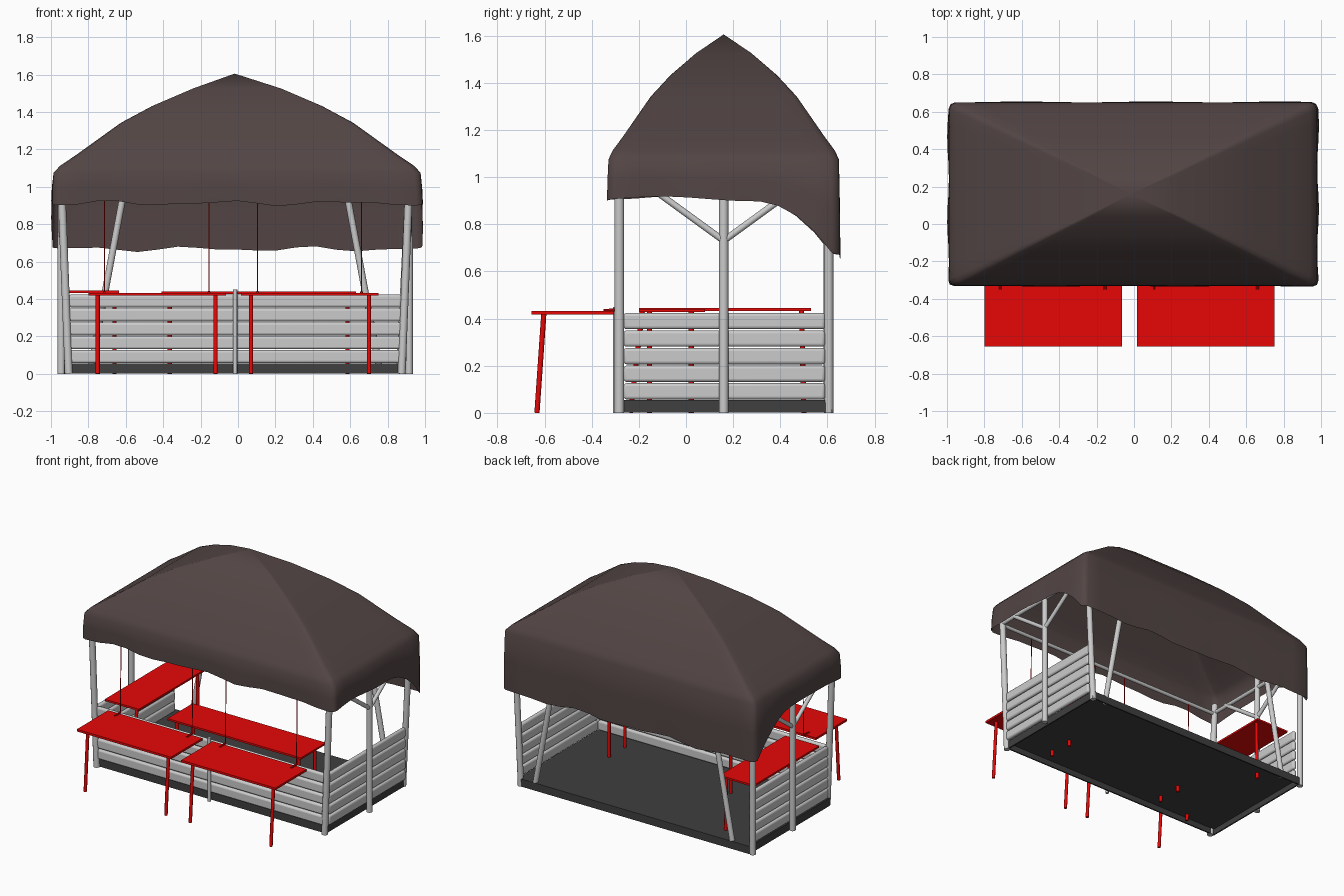
import bpy, bmesh, math
from mathutils import Vector

if "Cube" in bpy.data.objects:
    bpy.data.objects.remove(bpy.data.objects["Cube"])


def material(name, col):
    m = bpy.data.materials.new(name)
    m.diffuse_color = (*col, 1)
    m.use_nodes = True
    m.node_tree.nodes["Principled BSDF"].inputs["Base Color"].default_value = m.diffuse_color
    return m


RED = material("red_paint", (0.8, 0.002, 0.002))
CLOTH = material("brown_cloth", (0.085, 0.06, 0.058))
DARK = material("dark_floor", (0.05, 0.05, 0.05))


def finish(o, name, mat=None, angle=40):
    o.name = name
    if mat:
        o.data.materials.append(mat)
    bpy.ops.object.select_all(action='DESELECT')
    o.select_set(True)
    bpy.context.view_layer.objects.active = o
    bpy.ops.object.shade_smooth_by_angle(angle=math.radians(angle))
    return o


def pole(name, a, b, r, mat=None, sides=12):
    a, b = Vector(a), Vector(b)
    bpy.ops.mesh.primitive_cylinder_add(vertices=sides, radius=r, depth=(b - a).length,
                                        location=(a + b) / 2)
    o = bpy.context.object
    o.rotation_mode = 'QUATERNION'
    o.rotation_quaternion = (b - a).to_track_quat('Z', 'Y')
    return finish(o, name, mat)


def box(name, x0, x1, y0, y1, z0, z1, mat=None, bevel=0):
    bpy.ops.mesh.primitive_cube_add(size=1, location=((x0 + x1) / 2, (y0 + y1) / 2, (z0 + z1) / 2))
    o = bpy.context.object
    o.scale = (x1 - x0, y1 - y0, z1 - z0)
    bpy.ops.object.transform_apply(location=False, rotation=False, scale=True)
    if bevel:
        m = o.modifiers.new("round", 'BEVEL')
        m.width, m.segments = bevel, 3
    return finish(o, name, mat)


# cloth canopy: apex, rectangular rings, hanging skirt with wavy hem
def canopy():
    cx, cy, hx, hy = -0.005, 0.16, 0.986, 0.491

    def steps(n, edge):
        return [-1, -edge] + [-edge + 2 * edge * i / n for i in range(1, n)] + [edge]

    per = [(u, -1) for u in steps(18, 0.965)] + [(1, v) for v in steps(12, 0.93)]
    per += [(-u, -v) for u, v in per]

    def soften(u, v, t):
        if abs(u) == 1 and abs(v) == 1:
            return u * (1 - 0.01 * t), v * (1 - 0.02 * t)
        return u, v

    def hem(u, v):
        drop = min(1.0, max(0.0, (v - 0.28) / 0.66))
        z = 0.912 - 0.245 * drop ** 1.9
        return z + 0.01 * math.sin(u * 10 + v * 4) + 0.006 * math.sin(u * 17 + 1)

    rings = [(0.24, 1.525), (0.46, 1.432), (0.63, 1.342), (0.87, 1.172), (0.96, 1.112), (0.995, 1.075)]
    bm = bmesh.new()
    apex = bm.verts.new((-0.018, cy, 1.605))
    loops = []
    for t, z in rings:
        loops.append([bm.verts.new((cx + hx * t * a, cy + hy * t * b, z))
                      for a, b in (soften(u, v, t) for u, v in per)])
    for f in (0.5, 1.0):
        row = []
        for u, v in per:
            a, b = soften(u, v, 1)
            w = 1 + 0.005 * math.sin(u * 9 + v * 7) * f + 0.003 * f
            z = 1.075 + (hem(u, v) - 1.075) * f
            row.append(bm.verts.new((cx + hx * a * w, cy + hy * b * w, z)))
        loops.append(row)
    n = len(per)
    for i in range(n):
        j = (i + 1) % n
        bm.faces.new((apex, loops[0][i], loops[0][j]))
        for p, q in zip(loops, loops[1:]):
            bm.faces.new((p[i], q[i], q[j], p[j]))
    me = bpy.data.meshes.new("canopy")
    bm.to_mesh(me)
    bm.free()
    o = bpy.data.objects.new("canopy", me)
    bpy.context.collection.objects.link(o)
    finish(o, "canopy", CLOTH, 75)


canopy()

# floor: thin deck with a rim down to the ground
FX0, FX1, FY0, FY1 = -0.93, 0.88, -0.275, 0.62
box("floor_deck", FX0, FX1, FY0, FY1, 0.042, 0.055, DARK)
for y in (FY0, FY1 - 0.01):
    box("floor_rim", FX0, FX1, y, y + 0.01, 0.001, 0.048, DARK)
for x in (FX0, FX1 - 0.01):
    box("floor_rim", x, x + 0.01, FY0 + 0.01, FY1 - 0.01, 0.001, 0.048, DARK)

# posts, braces and side rails, mirrored about the frame centre
C = -0.015
for s, side in ((-1, "left"), (1, "right")):
    X = C + s * 0.93
    pole(side + "_front_post", (C + s * 0.89, -0.283, 0), (C + s * 0.93, -0.283, 1.02), 0.021)
    pole(side + "_middle_post", (X, 0.16, 0), (X, 0.16, 1.08), 0.02)
    back_foot = X if s < 0 else C + 0.88
    pole(side + "_back_post", (back_foot, 0.605, 0), (X, 0.605, 1.02), 0.02)
    pole(side + "_slanted_post", (C + s * 0.775, 0.602, 0.01), (C + s * 0.585, 0.602, 1.03), 0.018)
    for d in (-1, 1):
        pole(side + "_brace", (X, 0.16, 0.73), (X, 0.16 + d * 0.33, 0.97), 0.014)
    pole(side + "_top_beam", (X, -0.29, 0.96), (X, 0.61, 0.96), 0.014)
    R = C + s * 0.9
    for i in range(5):
        z = 0.057 + i * 0.0745
        box(side + "_rail", R - 0.015, R + 0.015, -0.265, 0.59, z, z + 0.069, bevel=0.013)

# front rails, centre stake and long beams
for i in range(5):
    z = 0.057 + i * 0.0745
    box("front_rail", C - 0.89, C + 0.89, -0.29, -0.26, z, z + 0.069, bevel=0.013)
pole("front_stake", (C, -0.298, 0), (C, -0.298, 0.45), 0.011)
for y in (-0.283, 0.605):
    pole("long_beam", (C - 0.93, y, 0.95), (C + 0.93, y, 0.95), 0.013)

# fold-out front counters with slanted legs, hooks and hanging cords
for x0, x1, legs, cords in ((-0.80, -0.065, (-0.75, -0.12), (-0.715, -0.155)),
                            (0.015, 0.75, (0.07, 0.70), (0.105, 0.66))):
    box("front_counter", x0, x1, -0.655, -0.305, 0.418, 0.433, RED)
    for x in legs:
        pole("counter_leg", (x, -0.603, 0.42), (x, -0.632, 0), 0.011, RED)
    for x in cords:
        pole("counter_hook", (x, -0.35, 0.433), (x, -0.29, 0.437), 0.007, RED, 8)
        pole("counter_cord", (x, -0.29, 0.43), (x, -0.283, 0.95), 0.003, RED, 6)

# inner tables
box("left_table", -0.90, -0.635, -0.2, 0.53, 0.432, 0.445, RED)
for t, b in ((-0.185, -0.235), (0.49, 0.5)):
    pole("left_table_leg", (-0.66, t, 0.435), (-0.66, b, 0), 0.011, RED)
box("inner_table", -0.41, 0.63, -0.2, 0.08, 0.427, 0.44, RED)
for x in (-0.365, 0.585):
    for y in (-0.155, 0.022):
        pole("inner_table_leg", (x, y, 0.43), (x, y, 0), 0.011, RED)
